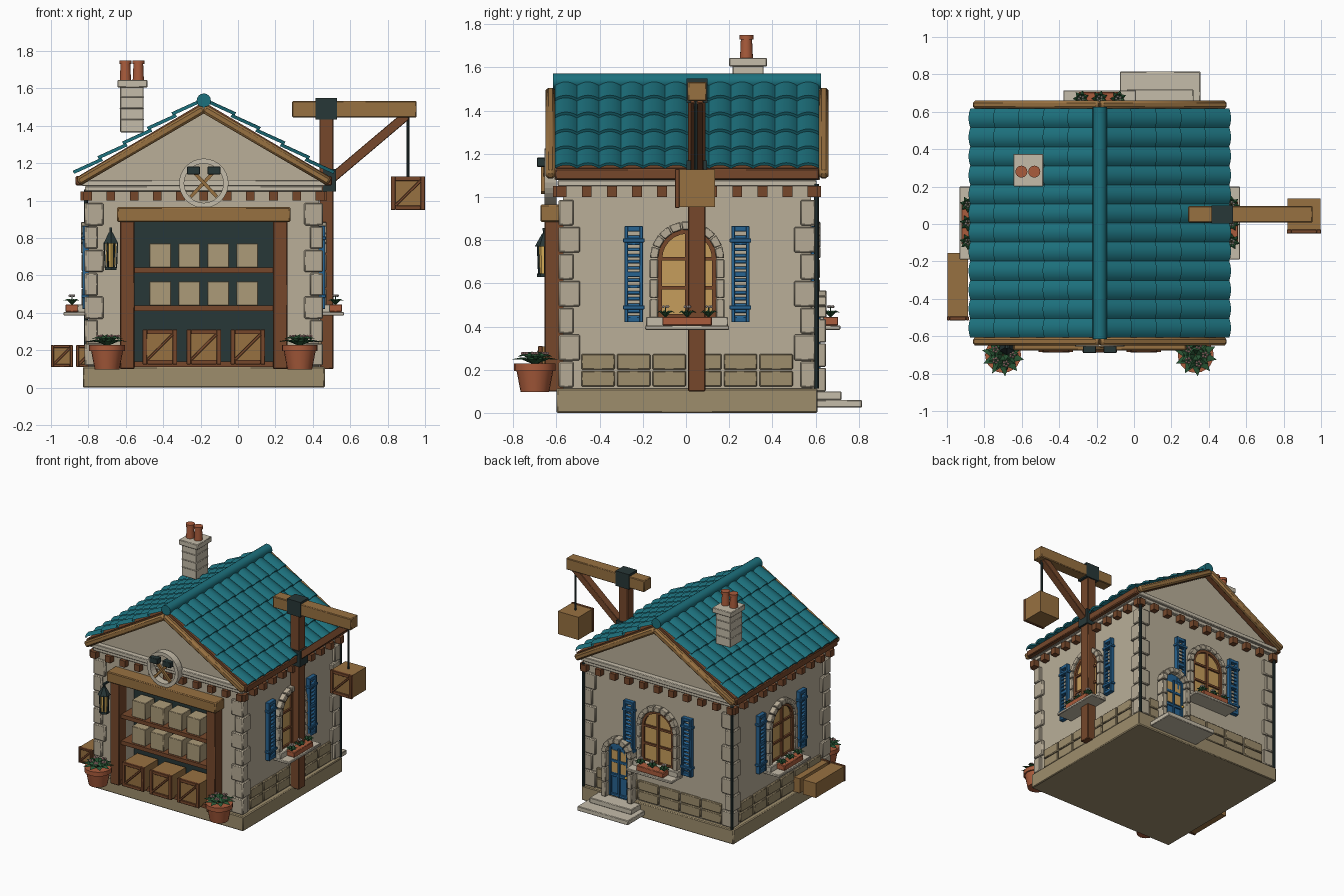
import bpy, bmesh, math
from mathutils import Matrix, Vector

if "Cube" in bpy.data.objects:
    bpy.data.objects.remove(bpy.data.objects["Cube"])

I = Matrix.Identity(4)
T = lambda x, y, z=0: Matrix.Translation((x, y, z))
R = lambda deg: Matrix.Rotation(math.radians(deg), 4, 'Z')
CX, CY = -0.183, 0.005
H = T(CX, 0)
parts, mats = [], {}
WALL, STONE, ROCK, TRIM = 'b8ad97', 'b5aa95', '9c8c6c', 'c4bba8'
WOOD, GOLD, IRON, TEAL = '75492f', '967043', '2c3a3a', '22707c'
CLAY, BLUE, GLASS, GREEN, PALE = 'a85c3e', '2b6390', 'c59c5c', '2f5a3a', 'e6d6cf'


def part(name, col, bevel=0):
    bm = bmesh.new()
    parts.append((name, bm, col, bevel))
    return bm


def material(col):
    if col not in mats:
        mats[col] = bpy.data.materials.new('colour_' + col)
        mats[col].diffuse_color = [(int(col[i:i + 2], 16) / 255) ** 2.2 for i in (0, 2, 4)] + [1]
    return mats[col]


def prism(bm, pts, y0, y1, M=I):
    a, b = [[bm.verts.new(M @ Vector((x, y, z))) for x, z in pts] for y in (y0, y1)]
    bm.faces.new(a)
    bm.faces.new(b[::-1])
    for i in range(len(pts)):
        j = (i + 1) % len(pts)
        bm.faces.new((a[i], b[i], b[j], a[j]))


def box(bm, x0, x1, y0, y1, z0, z1, M=I):
    prism(bm, [(x0, z0), (x1, z0), (x1, z1), (x0, z1)], y0, y1, M)


def beam(bm, p, q, w, h, M=I):
    p, q = Vector(p), Vector(q)
    L = (q - p).length
    box(bm, -w / 2, w / 2, 0, L, -h / 2, h / 2, M @ T(*p) @ (q - p).to_track_quat('Y', 'Z').to_matrix().to_4x4())


def cone(bm, x, y, z0, z1, r0, r1, n=16, M=I):
    bmesh.ops.create_cone(bm, cap_ends=True, segments=n, radius1=r0, radius2=r1, depth=z1 - z0,
                          matrix=M @ T(x, y, (z0 + z1) / 2))


def arc(bm, cx, cz, r0, r1, a0, a1, n, y0, y1, gap=0, M=I):
    s = (a1 - a0) / n
    for i in range(n):
        b, c = math.radians(a0 + i * s + gap), math.radians(a0 + (i + 1) * s - gap)
        prism(bm, [(cx + r * math.cos(t), cz + r * math.sin(t))
                   for r, t in ((r0, b), (r1, b), (r1, c), (r0, c))], y0, y1, M)


def arch_panel(bm, r, z0, zs, y0, y1, M):
    top = [(r * math.cos(k * math.pi / 16), zs + r * math.sin(k * math.pi / 16)) for k in range(17)]
    prism(bm, [(-r, z0), (r, z0)] + top, y0, y1, M)


def leaf(bm, base, ang, length, rise, w, M=I):
    d = Vector((math.cos(ang), math.sin(ang), 0))
    s, u, b = Vector((-d.y, d.x, 0)) * w, Vector((0, 0, rise)), Vector(base)
    mid = b + d * length * .55 + u
    B, Mi, L, Rr, Tp = [bm.verts.new(M @ v) for v in
                        (b, mid, mid + s - u * .2, mid - s - u * .2, b + d * length + u * .7)]
    for f in ((B, L, Mi), (B, Mi, Rr), (L, Tp, Mi), (Mi, Tp, Rr)):
        bm.faces.new(f)


def flower(bm, x, y, z, r, M=I):
    for k in range(5):
        a = k * math.tau / 5
        bmesh.ops.create_icosphere(bm, subdivisions=1, radius=r * .6,
                                   matrix=M @ T(x + r * math.cos(a), y + r * math.sin(a), z))


def crate(name, x0, x1, y0, y1, z0, z1):
    core, fr = part(name, GOLD), part(name + '_frame', WOOD, .002)
    box(core, x0 + .004, x1 - .004, y0 + .01, y1, z0 + .003, z1 - .003)
    t = (x1 - x0) * .13
    for a, b in ((x0, x0 + t), (x1 - t, x1)):
        box(fr, a, b, y0, y0 + .02, z0, z1)
    for a, b in ((z0, z0 + t), (z1 - t, z1)):
        box(fr, x0 + t, x1 - t, y0, y0 + .02, a, b)
    beam(fr, (x0 + t, y0 + .009, z0 + t), (x1 - t, y0 + .009, z1 - t), t * .9, .014)


# local frames: x along the wall, -y outward
FACES = {'front': (T(CX, -.57), .615), 'right': (T(CX + .615, CY) @ R(90), .575),
         'back': (T(CX, .58) @ R(180), .615), 'left': (T(CX - .615, CY) @ R(-90), .575)}

# plinth and walls with the shop opening
box(part('plinth', ROCK, .006), -.647, .647, -.6, .61, 0, .112, H)
w = part('walls', WALL)
gable = [(.615, .1), (.615, 1.112), (0, 1.476), (-.615, 1.112), (-.615, .1)]
prism(w, gable, -.46, .58, H)
prism(w, gable + [(-.37, .1), (-.37, .9), (.37, .9), (.37, .1)], -.57, -.46, H)
box(part('shop_backing', IRON), -.37, .37, -.475, -.455, .11, .9, H)
c = part('cornice', TRIM, .004)
box(c, -.635, .635, -.595, .605, 1.05, 1.078, H)
box(c, -.65, .65, -.61, .62, 1.078, 1.11, H)
q = part('quoins', STONE, .006)
for sx in (-1, 1):
    for sy in (-1, 1):
        for i in range(7):
            a, b = ((.1, .07), (.07, .1))[i % 2]
            x, y, z = sx * .637, CY + sy * .595, .118 + i * .125
            box(q, *sorted((x, x - sx * a)), *sorted((y, y - sy * b)), z, z + .119, H)
s, d = part('base_stones', ROCK, .005), part('dentils', WOOD)
for key, (M, hw) in FACES.items():
    for i in range(11):
        u = (i - 5) * hw / 4.95
        box(d, u - .023, u + .023, -.045, .01, 1.0, 1.05, M)
    if key != 'front':
        n = 6
        for r in range(2):
            for k in range(n):
                p = (hw - .08) * 2 / n
                u = -hw + .08 + k * p
                box(s, u + .005, u + p - .005, -.015, .01, .122 + r * .078, .195 + r * .078, M)

# windows with shutters and flower boxes
for key in ('right', 'back', 'left'):
    M = FACES[key][0]
    arch_panel(part(key + '_window_glass', GLASS), .137, .43, .715, -.012, .01, M)
    f = part(key + '_window_bars', WOOD)
    arc(f, 0, .715, .115, .137, 0, 180, 12, -.028, 0, 0, M)
    for x in (-.126, 0, .126):
        box(f, x - .01, x + .01, -.028, 0, .44, .715 + (.12 if x == 0 else 0), M)
    for z in (.45, .58, .715):
        box(f, -.13, .13, -.025, 0, z - .008, z + .008, M)
    st = part(key + '_window_stones', STONE, .004)
    arc(st, 0, .715, .135, .173, 0, 180, 9, -.042, 0, .8, M)
    for sx in (-1, 1):
        for i in range(3):
            box(st, *sorted((sx * .135, sx * .173)), -.04, 0, .44 + i * .092, .528 + i * .092, M)
    sh = part(key + '_shutters', BLUE, .002)
    for sx in (-1, 1):
        m = M @ T(sx * .247, 0)
        for a in (-.042, .026):
            box(sh, a, a + .016, -.034, 0, .42, .865, m)
        for z in (.42, .63, .84):
            box(sh, -.03, .03, -.032, 0, z, z + .025, m)
        for i in range(14):
            z = .45 + i * .0285
            beam(sh, (0, -.014, z), (0, -.028, z - .014), .056, .006, m)
        for z in (.48, .79):
            box(sh, -.05, .05, -.038, 0, z, z + .018, m)
    box(part(key + '_sill', TRIM, .004), -.195, .195, -.135, 0, .385, .405, M)
    box(part(key + '_sill_ledge', TRIM, .004), -.19, .19, -.06, 0, .4, .445, M)
    box(part(key + '_flower_box', CLAY, .004), -.115, .115, -.125, -.055, .405, .445, M)
    lv, fl = part(key + '_box_leaves', GREEN), part(key + '_box_flowers', PALE)
    for x in (-.1, 0, .1):
        for k in range(7):
            leaf(lv, (x, -.09, .44), k * .9, .045, .035, .012, M)
        cone(lv, x, -.09, .44, .49, .004, .003, 5, M)
        flower(fl, x, -.09, .492, .012, M)

# back door and steps
D = FACES['back'][0] @ T(-.323, 0)
arch_panel(part('back_door', BLUE), .092, .1, .44, -.03, .01, D)
p = part('back_door_panes', GLASS)
for x in (-.07, .012):
    box(p, x, x + .058, -.034, 0, .29, .46, D)
b = part('back_door_boards', BLUE, .002)
for x in (-.08, -.008, .064):
    box(b, x, x + .016, -.042, 0, .11, .48, D)
for z in (.11, .26, .37):
    box(b, -.08, .08, -.04, 0, z, z + .02, D)
bmesh.ops.create_icosphere(part('door_knob', 'c89a3c'), subdivisions=2, radius=.011, matrix=D @ T(.07, -.05, .28))
st = part('back_door_stones', STONE, .004)
arc(st, 0, .44, .09, .13, 0, 180, 7, -.07, 0, 1, D)
for sx in (-1, 1):
    for i in range(3):
        box(st, *sorted((sx * .09, sx * .13)), -.068, 0, .1 + i * .113, .209 + i * .113, D)
box(part('upper_step', TRIM, .004), -.178, .178, -.14, 0, .06, .1, D)
box(part('lower_step', TRIM, .004), -.215, .215, -.235, 0, .025, .06, D)

# shop front: posts, lintel, shelves, goods
ps = part('shop_posts', WOOD, .005)
for sx in (-1, 1):
    box(ps, *sorted((sx * .37, sx * .448)), -.655, -.56, .1, .89, H)
box(part('shop_lintel', GOLD, .006), -.463, .463, -.675, -.56, .885, .965, H)
sf, g = part('shelves', WOOD), part('shelf_boxes', 'ab9a78', .003)
for z in (.11, .41, .612):
    box(sf, -.37, .37, -.63, -.47, z, z + .03, H)
    for k in range(4) if z > .2 else ():
        x = -.29 + k * .155
        box(g, x, x + .115, -.615, -.5, z + .03, z + .158, H)
for i, x in enumerate((-.51, -.275, -.04)):
    crate('shop_crate_%d' % (i + 1), x, x + .185, -.685, -.5, .125, .31)

# roof: deck, tile courses, ridge, barge boards, gutters
k, SL = 1 / math.hypot(1, .592), .592
dk = part('roof_deck', WOOD)
prism(dk, [(-.665, 1.134), (0, 1.528), (.665, 1.134), (.665, 1.108), (0, 1.5), (-.665, 1.108)], -.605, .617, H)
tiles = part('roof_tiles', TEAL)
ROWS, COLS, SEG = 5, 12, 8
for sx in (-1, 1):
    for r in range(ROWS):
        grid = []
        for dd, lift in ((.01 + r * .132, .002), (.01 + (r + 1) * .132 + .012, .02), (.01 + (r + 1) * .132 + .012, .006)):
            row = []
            for j in range(COLS * SEG + 1):
                h = lift + .018 * abs(math.sin(math.pi * j / SEG)) ** .8
                row.append(tiles.verts.new(H @ Vector((sx * (dd + h * k * SL), -.607 + 1.224 * j / (COLS * SEG),
                                                       1.53 - SL * dd + h * k))))
            grid.append(row)
        for a, b in zip(grid, grid[1:]):
            for j in range(COLS * SEG):
                tiles.faces.new((a[j], a[j + 1], b[j + 1], b[j])[::sx])
RX = Matrix.Rotation(math.pi / 2, 4, 'X')
rg = part('roof_ridge', TEAL)
cone(rg, 0, 0, -.625, .615, .038, .038, 16, T(CX, 0, 1.535) @ RX)
bb, gt = part('barge_boards', GOLD, .012), part('eave_boards', WOOD, .006)
for sx in (-1, 1):
    for y in (-.628, .638):
        beam(bb, (sx * .672, y, 1.1), (0, y, 1.492), .044, .046, H)
    box(gt, *sorted((sx * .645, sx * .685)), -.607, .617, 1.08, 1.132, H)

# chimney
ch = part('chimney', TRIM, .004)
box(ch, -.63, -.505, .215, .36, 1.365, 1.61)
for z in (1.43, 1.49, 1.55):
    box(ch, -.633, -.502, .212, .363, z, z + .008)
box(ch, -.645, -.485, .2, .375, 1.605, 1.645)
cp = part('chimney_pots', CLAY)
for x in (-.602, -.533):
    cone(cp, x, .28, 1.645, 1.73, .03, .026)
    cone(cp, x, .28, 1.73, 1.75, .032, .032)

# hammer emblem in a ring
arc(part('emblem_ring', TRIM), 0, 1.093, .105, .132, 0, 360, 32, -.655, -.6, 0, H)
hh, hd = part('hammer_handles', GOLD), part('hammer_heads', IRON, .003)
for sx in (-1, 1):
    beam(hh, (sx * .07, -.655 - sx * .006, 1.02), (-sx * .06, -.655 - sx * .006, 1.16), .02, .018, H)
    box(hd, *sorted((sx * .02, sx * .09)), -.69, -.64, 1.14, 1.182, H)

# crane with hanging crate
cw = part('crane_post', WOOD, .004)
box(cw, .435, .51, .01, .09, .1, 1.46)
beam(part('crane_brace', WOOD, .003), (.48, .05, 1.1), (.9, .05, 1.455), .06, .05)
box(part('crane_beam', GOLD, .005), .29, .955, .008, .096, 1.445, 1.533)
cl = part('crane_collars', IRON)
box(cl, .415, .53, .002, .1, 1.435, 1.55)
box(cl, .455, .525, .002, .098, 1.05, 1.17)
cone(part('crane_rope', IRON), .908, .045, 1.12, 1.45, .008, .008, 8)
crate('hanging_crate', .817, 1.0, -.05, .135, .95, 1.13)

# crates by the left wall
for i, x in enumerate((-1.0, -.865)):
    crate('side_crate_%d' % (i + 1), x, x + .117, -.515, -.155, .11, .228)

# lantern
ir = part('lantern_iron', IRON)
box(ir, -.687, -.673, -.665, -.57, .845, .857)
cone(ir, -.68, -.655, .77, .83, .046, .012, 6)
cone(ir, -.68, -.655, .82, .85, .008, .008, 6)
cone(ir, -.68, -.655, .63, .645, .036, .036, 6)
for i in range(6):
    a = i * math.pi / 3
    beam(ir, (-.68 + .03 * math.cos(a), -.655 + .03 * math.sin(a), .64),
         (-.68 + .036 * math.cos(a), -.655 + .036 * math.sin(a), .775), .007, .007)
cone(part('lantern_glass', 'd8ae5a'), -.68, -.655, .645, .77, .027, .033, 6)

# potted plants
for tag, x in (('left', -.7), ('right', .33)):
    pt, lv, fl = part(tag + '_pot', CLAY), part(tag + '_pot_leaves', GREEN), part(tag + '_pot_flowers', 'd9a8a4')
    cone(pt, x, -.7, .096, .2, .066, .086, 20)
    cone(pt, x, -.7, .195, .228, .096, .096, 20)
    for n, L, rise in ((10, .115, .035), (9, .085, .055), (6, .05, .062)):
        for i in range(n):
            leaf(lv, (x, -.7, .222), i * math.tau / n + L * 9, L, rise, .024)
    for i in range(5):
        a = i * math.tau / 5
        flower(fl, x + .05 * math.cos(a), -.7 + .05 * math.sin(a), .276, .012)

# downpipes
dp = part('downpipes', IRON)
for sx in (-1, 1):
    cone(dp, sx * .63, .605, .112, 1.06, .011, .011, 10, H)

for name, bm, col, bev in parts:
    bmesh.ops.recalc_face_normals(bm, faces=bm.faces) if name != 'roof_tiles' else None
    me = bpy.data.meshes.new(name)
    bm.to_mesh(me)
    bm.free()
    me.materials.append(material(col))
    me.shade_smooth()
    me.set_sharp_from_angle(angle=math.radians(35))
    ob = bpy.data.objects.new(name, me)
    bpy.context.collection.objects.link(ob)
    if bev:
        m = ob.modifiers.new('bevel', 'BEVEL')
        m.width, m.segments, m.limit_method = bev, 1, 'ANGLE'

for m in bpy.data.materials:
    if m.users and not m.is_grease_pencil:
        m.use_nodes = True
        m.node_tree.nodes["Principled BSDF"].inputs["Base Color"].default_value = m.diffuse_color
